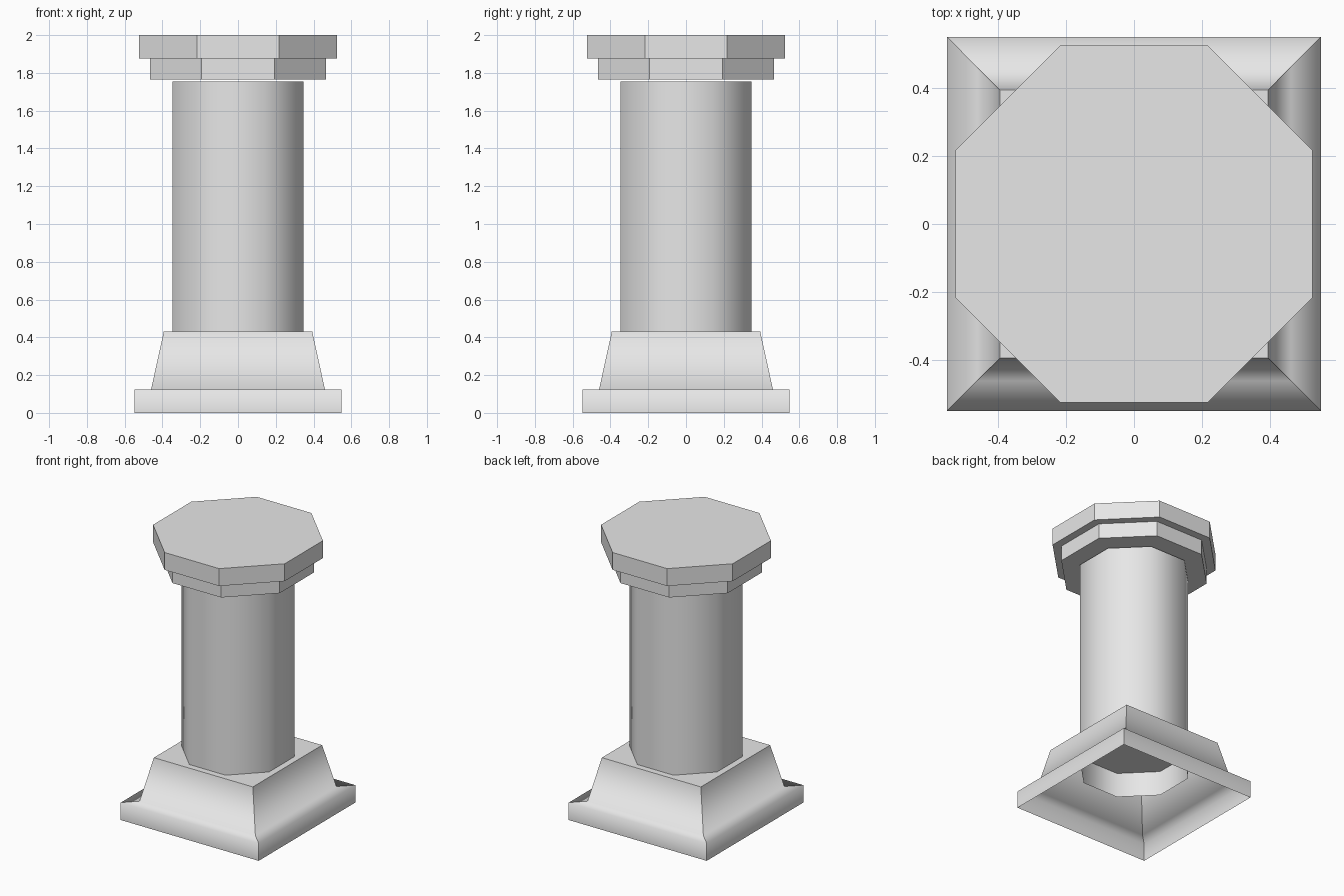
import bpy, bmesh, math

cube = bpy.data.objects.get("Cube")
if cube:
    bpy.data.objects.remove(cube, do_unlink=True)

stone = bpy.data.materials.new("pale_grey_stone")
stone.use_nodes = True
GREY = (0.8, 0.8, 0.8, 1)
stone.diffuse_color = GREY
stone.node_tree.nodes["Principled BSDF"].inputs["Base Color"].default_value = GREY


def stacked_rings(name, sides, profile, cap_bottom, cap_top, is_sharp):
    """Loft regular polygons, flat side to the front, through (apothem, z) pairs."""
    bm = bmesh.new()
    rings = []
    for apothem, z in profile:
        radius = apothem / math.cos(math.pi / sides)
        angles = [(i + 0.5) * math.tau / sides for i in range(sides)]
        rings.append([bm.verts.new((radius * math.cos(a), radius * math.sin(a), z))
                      for a in angles])
    for low, high in zip(rings, rings[1:]):
        for i in range(sides):
            j = (i + 1) % sides
            bm.faces.new((low[i], low[j], high[j], high[i]))
    if cap_bottom:
        bm.faces.new(rings[0][::-1])
    if cap_top:
        bm.faces.new(rings[-1])
    for face in bm.faces:
        face.smooth = True
    for edge in bm.edges:
        a, b = edge.verts
        level = abs(a.co.z - b.co.z) < 1e-5 and abs(a.co.xy.length - b.co.xy.length) < 1e-5
        edge.smooth = not is_sharp(level, a.co.z)
    mesh = bpy.data.meshes.new(name)
    bm.to_mesh(mesh)
    bm.free()
    mesh.materials.append(stone)
    obj = bpy.data.objects.new(name, mesh)
    bpy.context.collection.objects.link(obj)
    return obj


# Hollow square plinth with tapered pedestal: crisp corners and top rim
stacked_rings("base", 4, [(0.548, 0), (0.548, 0.125), (0.46, 0.125), (0.393, 0.43)],
              False, True, lambda level, z: not level or z > 0.4)

# Open octagonal shaft, its lower end sunk into the hollow pedestal
stacked_rings("shaft", 8, [(0.347, 0.25), (0.347, 1.755)],
              False, False, lambda level, z: False)

# Two-step octagonal capital
stacked_rings("capital", 8, [(0.467, 1.765), (0.467, 1.875), (0.523, 1.875), (0.523, 2.0)],
              True, True, lambda level, z: True)
